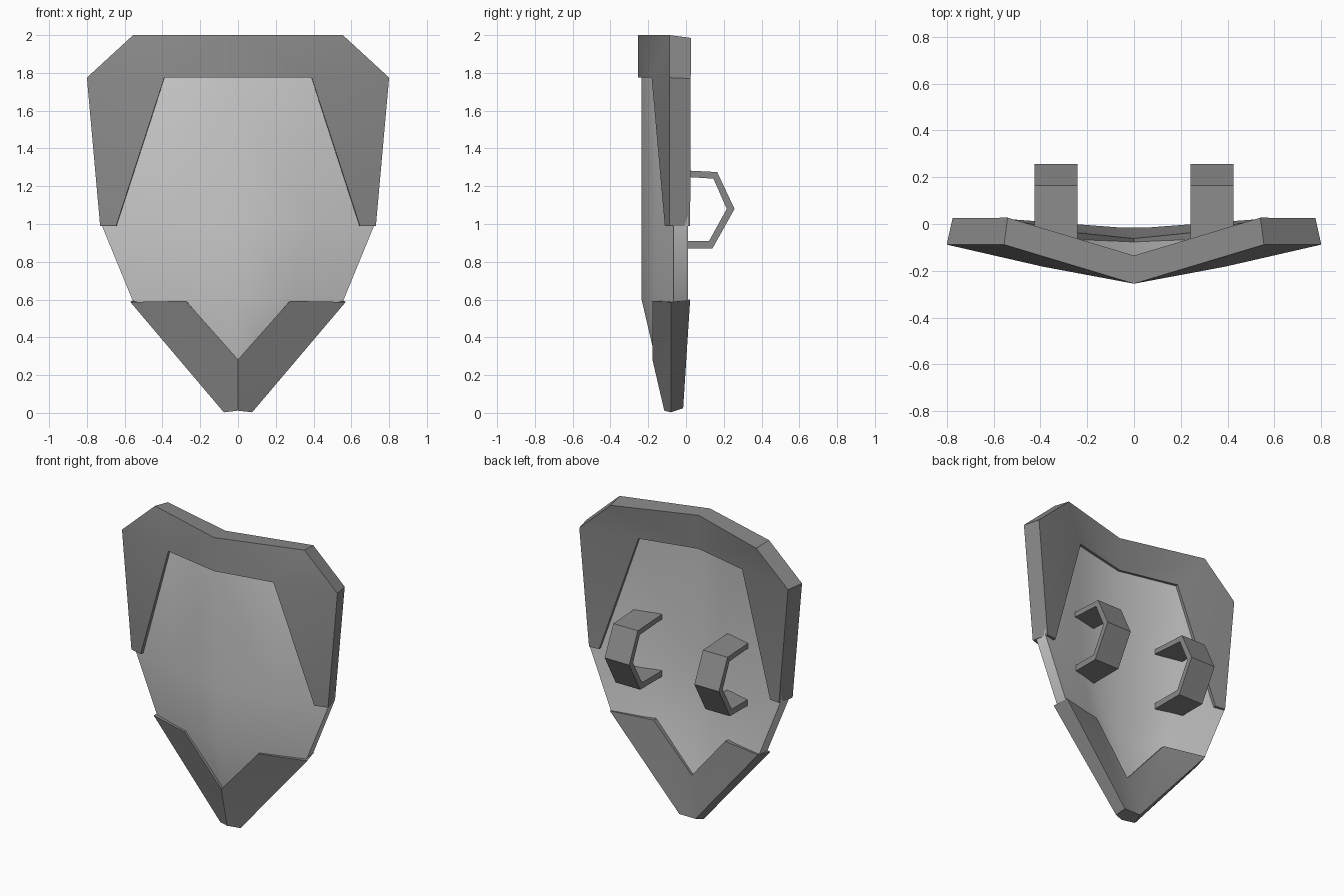
import bpy, bmesh

if "Cube" in bpy.data.objects:
    bpy.data.objects.remove(bpy.data.objects["Cube"])

dark = bpy.data.materials.new("dark_metal")
dark.diffuse_color = (0.25, 0.25, 0.25, 1)
dark.use_nodes = True
dark.node_tree.nodes["Principled BSDF"].inputs["Base Color"].default_value = dark.diffuse_color


def finish(bm, name, angle, mat):
    bmesh.ops.remove_doubles(bm, verts=bm.verts, dist=0.0005)
    bmesh.ops.dissolve_degenerate(bm, edges=bm.edges, dist=0.0005)
    bmesh.ops.recalc_face_normals(bm, faces=bm.faces)
    mesh = bpy.data.meshes.new(name)
    bm.to_mesh(mesh)
    bm.free()
    if mat:
        mesh.materials.append(mat)
    ob = bpy.data.objects.new(name, mesh)
    bpy.context.scene.collection.objects.link(ob)
    bpy.ops.object.select_all(action='DESELECT')
    ob.select_set(True)
    bpy.context.view_layer.objects.active = ob
    if angle:
        bpy.ops.object.shade_smooth_by_angle(angle=angle)
    return ob


def loft(name, sections, closed, caps, angle=0.75, mat=dark):
    """Join cross-sections of the right half, cap the given ends, mirror in x."""
    bm = bmesh.new()
    for s in (1, -1):
        rows = [[bm.verts.new((s * x, y, z)) for x, y, z in sec] for sec in sections]
        n = len(rows[0])
        for a, b in zip(rows, rows[1:]):
            for i in range(n if closed else n - 1):
                j = (i + 1) % n
                quad, seen = [], set()
                for v in (a[i], a[j], b[j], b[i]):
                    key = tuple(round(c, 4) for c in v.co)
                    if key not in seen:
                        seen.add(key)
                        quad.append(v)
                if len(quad) > 2:
                    bm.faces.new(quad)
        for c in caps:
            bm.faces.new(rows[c])
    return finish(bm, name, angle, mat)


# Curved main panel: rows of (z, half width, front centre, front mid, back centre, back mid, edge back)
rows = [(1.93, 0.57, -.235, -.16, -.15, -.06, .01),
        (1.775, 0.77, -.235, -.16, -.15, -.06, .01),
        (0.99, 0.72, -.235, -.16, -.15, -.06, .01),
        (0.60, 0.56, -.235, -.16, -.15, -.06, .01),
        (0.30, 0.30, -.165, -.12, -.08, -.04, .0),
        (0.03, 0.06, -.105, -.09, -.04, -.035, -.03)]
panel = [[(0, fc, z), (w * .52, fm, z), (w, -.065, z),
          (w * .985, eb, z), (w * .52, bk, z), (0, bc, z)]
         for z, w, fc, fm, bc, bk, eb in rows]
loft("shield_panel", panel, False, (0, -1), mat=None)

# Upper rim: outer front, inner front, inner back, outer back
inner_corner = [(.39, -.182, 1.775), (.385, -.045, 1.775)]
loft("upper_rim", [
    [(0, -.255, 2), (0, -.255, 1.775), (0, -.135, 1.775), (0, -.135, 2)],
    [(.555, -.088, 2), *inner_corner, (.54, .027, 1.985)],
    [(.8, -.088, 1.775), *inner_corner, (.775, .025, 1.77)],
    [(.73, -.088, .99), (.645, -.112, .99), (.635, .015, .99), (.705, .022, .99)],
], True, (-1,))

# Lower V-shaped rim
notch = [(0, -.178, .283), (0, -.062, .283)]
loft("lower_rim", [
    [(.57, -.08, .587), (.275, -.178, .593), (.265, -.035, .593), (.55, .022, .6)],
    [(.075, -.08, .003), *notch, (.06, -.015, .025)],
    [(0, -.115, .012), *notch, (0, -.015, .025)],
], True, (0,))

# Two bent-strap handles on the back
outer = [(-.09, 1.288), (.165, 1.275), (.257, 1.08), (.14, .87), (-.09, .87)]
inner = [(-.09, 1.255), (.145, 1.24), (.216, 1.08), (.122, .91), (-.09, .91)]
loft("handles", [[(.242, yo, zo), (.424, yo, zo), (.424, yi, zi), (.242, yi, zi)]
                 for (yo, zo), (yi, zi) in zip(outer, inner)], True, (0, -1), 0)
